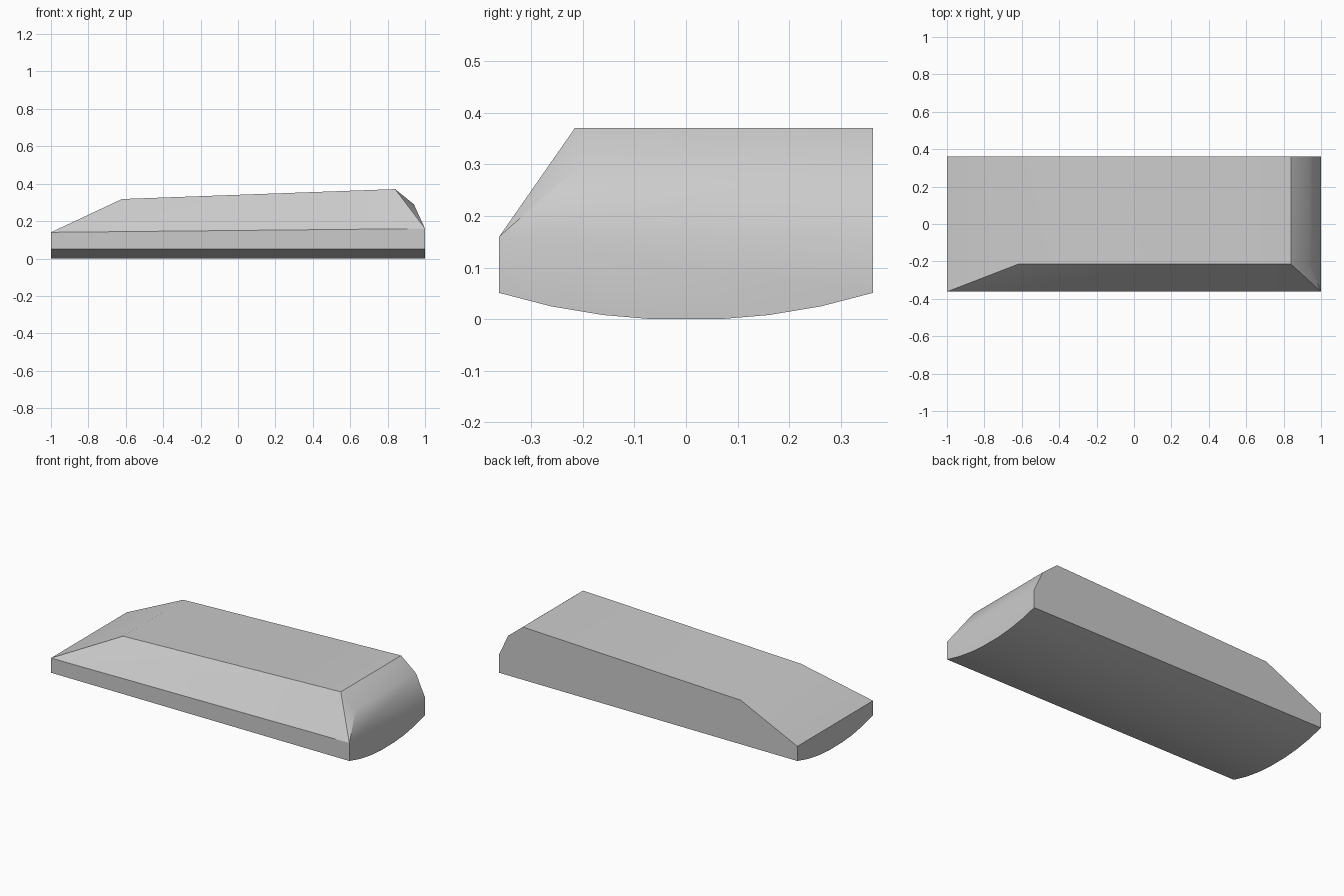
import bpy, bmesh, math

cube = bpy.data.objects.get("Cube")
if cube:
    bpy.data.objects.remove(cube, do_unlink=True)

grey = bpy.data.materials.new("plain_grey")
grey.use_nodes = True
colour = (0.6, 0.6, 0.6, 1)
grey.diffuse_color = colour
grey.node_tree.nodes["Principled BSDF"].inputs["Base Color"].default_value = colour

HALF_WIDTH, RIDGE_Y = 0.362, -0.215

# Top profile (x, z), swept from the ridge to the back wall
top_profile = [(-0.62, 0.318), (0.84, 0.371), (0.94, 0.29)]
points = [(x, y, z) for x, z in top_profile for y in (RIDGE_Y, HALF_WIDTH)]

# End walls: upper corners and the curved belly
for x, z_top in ((-1, 0.14), (1, 0.16)):
    points += [(x, y, z_top) for y in (-HALF_WIDTH, HALF_WIDTH)]
    for y, z in ((0.065, 0.002), (0.16, 0.01), (0.262, 0.027), (HALF_WIDTH, 0.053)):
        points += [(x, side * y, z - 0.002) for side in (-1, 1)]

# The body is convex, so wrap the corners in a hull and merge flat triangles
bm = bmesh.new()
for p in points:
    bm.verts.new(p)
bmesh.ops.convex_hull(bm, input=bm.verts[:])
bmesh.ops.dissolve_limit(bm, angle_limit=math.radians(2),
                         verts=bm.verts[:], edges=bm.edges[:])
bmesh.ops.recalc_face_normals(bm, faces=bm.faces[:])
mesh = bpy.data.meshes.new("body")
bm.to_mesh(mesh)
bm.free()
mesh.materials.append(grey)

body = bpy.data.objects.new("body", mesh)
bpy.context.collection.objects.link(body)

# Smooth the belly and rounded end, keep the hard edges crisp
bpy.ops.object.select_all(action="DESELECT")
body.select_set(True)
bpy.context.view_layer.objects.active = body
bpy.ops.object.shade_smooth_by_angle(angle=math.radians(30))
